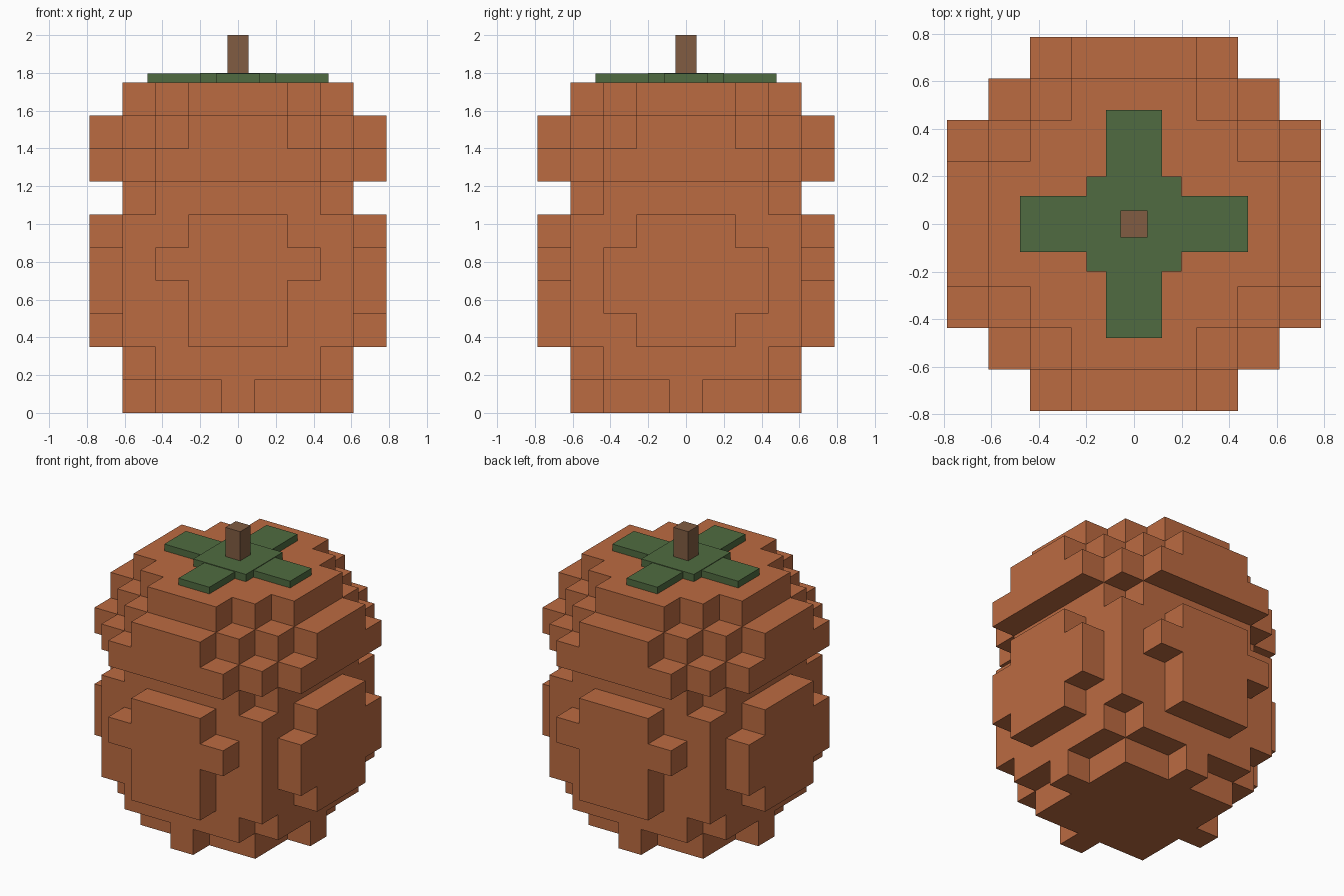
import bpy, bmesh, math

if "Cube" in bpy.data.objects:
    bpy.data.objects.remove(bpy.data.objects["Cube"])

CELL = 0.1745    # block width
LAYER = 0.175    # block height


def material(name, color):
    m = bpy.data.materials.new(name)
    m.diffuse_color = (*color, 1.0)
    m.use_nodes = True
    m.node_tree.nodes["Principled BSDF"].inputs["Base Color"].default_value = m.diffuse_color
    return m


ORANGE = material("pumpkin_orange", (0.50, 0.145, 0.053))
GREEN = material("leaf_green", (0.08, 0.148, 0.052))
BROWN = material("stem_brown", (0.22, 0.108, 0.054))


def add_object(name, bm, mat):
    mesh = bpy.data.meshes.new(name)
    bm.to_mesh(mesh)
    bm.free()
    mesh.materials.append(mat)
    obj = bpy.data.objects.new(name, mesh)
    bpy.context.collection.objects.link(obj)
    return obj


def box(name, x, y, z0, z1, mat, cx=0.0, cy=0.0):
    """Box with half sizes x, y centred on cx, cy."""
    bm = bmesh.new()
    bmesh.ops.create_cube(bm, size=1.0)
    for v in bm.verts:
        v.co = (cx + v.co.x * 2 * x, cy + v.co.y * 2 * y,
                (z0 + z1) / 2 + v.co.z * (z1 - z0))
    return add_object(name, bm, mat)


# Body layers, bottom to top: half width in blocks for each row |y| = 0, 1, 2...
LAYERS = [
    [3, 2, 2, 0],        # foot with four small tabs
    [3, 3, 3, 2],
    [4, 4, 3, 3, 1],     # belly with a raised panel on each side
    [4, 4, 4, 3, 1],
    [4, 4, 4, 3, 2],
    [4, 4, 3, 3, 1],
    [3, 3, 3, 2],        # waist
    [4, 4, 4, 3, 2],     # upper ring
    [4, 4, 3, 2, 1],
    [3, 3, 2, 1],        # crown
]
cells = {(x, y, z)
         for z, rows in enumerate(LAYERS)
         for y in range(1 - len(rows), len(rows))
         for x in range(-rows[abs(y)], rows[abs(y)] + 1)}

# Body skin: one quad wherever a block meets empty space
bm = bmesh.new()
for c in cells:
    for axis in range(3):
        for side in (-1, 1):
            n = list(c)
            n[axis] += side
            if tuple(n) in cells:
                continue
            u, w = (axis + 1) % 3, (axis + 2) % 3
            corners = []
            for du, dw in ((-.5, -.5), (.5, -.5), (.5, .5), (-.5, .5)):
                p = list(c)
                p[axis] += side * 0.5
                p[u] += du
                p[w] += dw
                corners.append(bm.verts.new(
                    (p[0] * CELL, p[1] * CELL, (p[2] + 0.5) * LAYER)))
            bm.faces.new(corners if side > 0 else corners[::-1])
bmesh.ops.remove_doubles(bm, verts=bm.verts[:], dist=0.001)
bmesh.ops.dissolve_limit(bm, angle_limit=math.radians(1),
                         verts=bm.verts[:], edges=bm.edges[:])
add_object("pumpkin_body", bm, ORANGE)

# Leaf cap: centre plate and four arms
box("leaf_centre", 0.20, 0.20, 1.75, 1.80, GREEN)
for i, (dx, dy) in enumerate(((1, 0), (0, 1), (-1, 0), (0, -1))):
    box(f"leaf_arm_{i + 1}", 0.14 if dx else 0.117, 0.14 if dy else 0.117,
        1.75, 1.796, GREEN, dx * 0.338, dy * 0.338)

# Stem
box("stem", 0.056, 0.056, 1.80, 2.0, BROWN)
